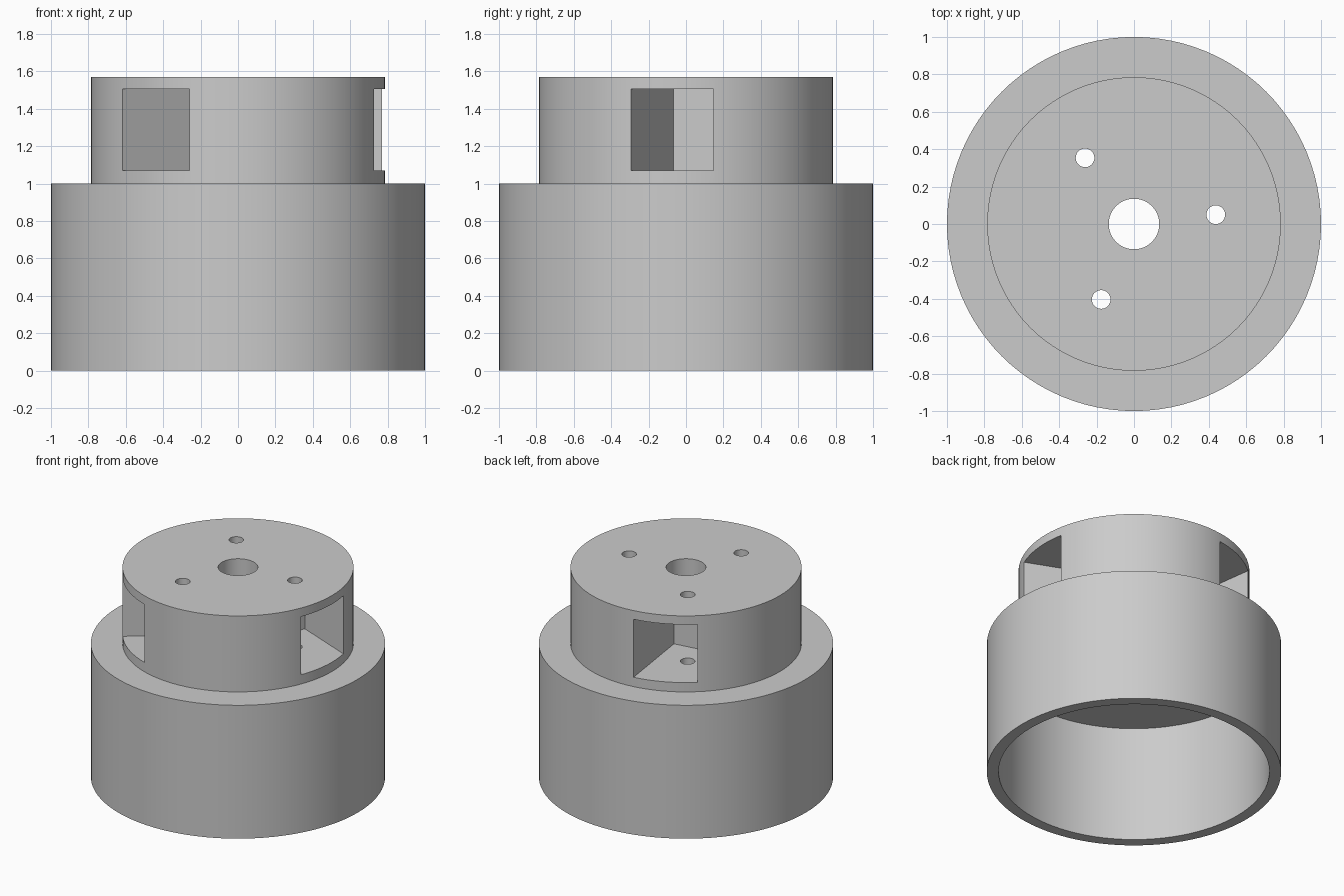
import bpy, bmesh
from math import radians, cos, sin, pi
from mathutils import Matrix, Vector

if "Cube" in bpy.data.objects:
    bpy.data.objects.remove(bpy.data.objects["Cube"], do_unlink=True)

SEGMENTS = 96
HOLE_R, HOLE_DIST, HOLE_ANGLE = 0.05, 0.44, 6.5
POCKET_ANGLE = -22

# Single grey material
grey = bpy.data.materials.new("plain_grey")
grey.use_nodes = True
colour = (0.6, 0.6, 0.6, 1)
grey.diffuse_color = colour
grey.node_tree.nodes["Principled BSDF"].inputs["Base Color"].default_value = colour


def make_object(name, bm):
    bmesh.ops.recalc_face_normals(bm, faces=bm.faces)
    mesh = bpy.data.meshes.new(name)
    bm.to_mesh(mesh)
    bm.free()
    mesh.materials.append(grey)
    obj = bpy.data.objects.new(name, mesh)
    bpy.context.collection.objects.link(obj)
    return obj


def lathe(name, profile):
    """Revolve a closed (radius, height) profile around z."""
    bm = bmesh.new()
    rings = []
    for i in range(SEGMENTS):
        a = 2 * pi * i / SEGMENTS
        rings.append([bm.verts.new((r * cos(a), r * sin(a), z)) for r, z in profile])
    n = len(profile)
    for i, ring in enumerate(rings):
        after = rings[(i + 1) % SEGMENTS]
        for j in range(n):
            k = (j + 1) % n
            bm.faces.new((ring[j], after[j], after[k], ring[k]))
    return make_object(name, bm)


# Stepped housing: hollow skirt below, bored hub above
housing = lathe("stepped_housing", [
    (0.135, 0.87), (0.92, 0.87), (0.92, 0), (1, 0),
    (1, 1), (0.785, 1), (0.785, 1.57), (0.135, 1.57)])

# Three square side pockets, each with a vertical screw hole through its middle
pockets, holes = bmesh.new(), bmesh.new()
for turn in (0, 120, 240):
    spin = Matrix.Rotation(radians(POCKET_ANGLE + turn), 4, "Z")
    low, high = Vector((0.18, 0, 1.07)), Vector((1.1, 0.425, 1.505))
    bmesh.ops.create_cube(pockets, size=1, matrix=spin
                          @ Matrix.Translation((low + high) / 2)
                          @ Matrix.Diagonal((*(high - low), 1)))
    a = radians(HOLE_ANGLE + turn)
    bmesh.ops.create_cone(holes, cap_ends=True, segments=32, depth=2,
                          radius1=HOLE_R, radius2=HOLE_R,
                          matrix=Matrix.Translation((HOLE_DIST * cos(a), HOLE_DIST * sin(a), 1.2)))

# Cut the pockets and holes, then drop the cutters
bpy.context.view_layer.objects.active = housing
housing.select_set(True)
for cutter in (make_object("pocket_cutter", pockets), make_object("screw_hole_cutter", holes)):
    cutter.hide_render = True
    cut = housing.modifiers.new(cutter.name, "BOOLEAN")
    cut.operation, cut.solver, cut.object = "DIFFERENCE", "EXACT", cutter
    bpy.ops.object.modifier_apply(modifier=cut.name)
    bpy.data.objects.remove(cutter, do_unlink=True)

bpy.ops.object.shade_smooth_by_angle(angle=radians(30))
